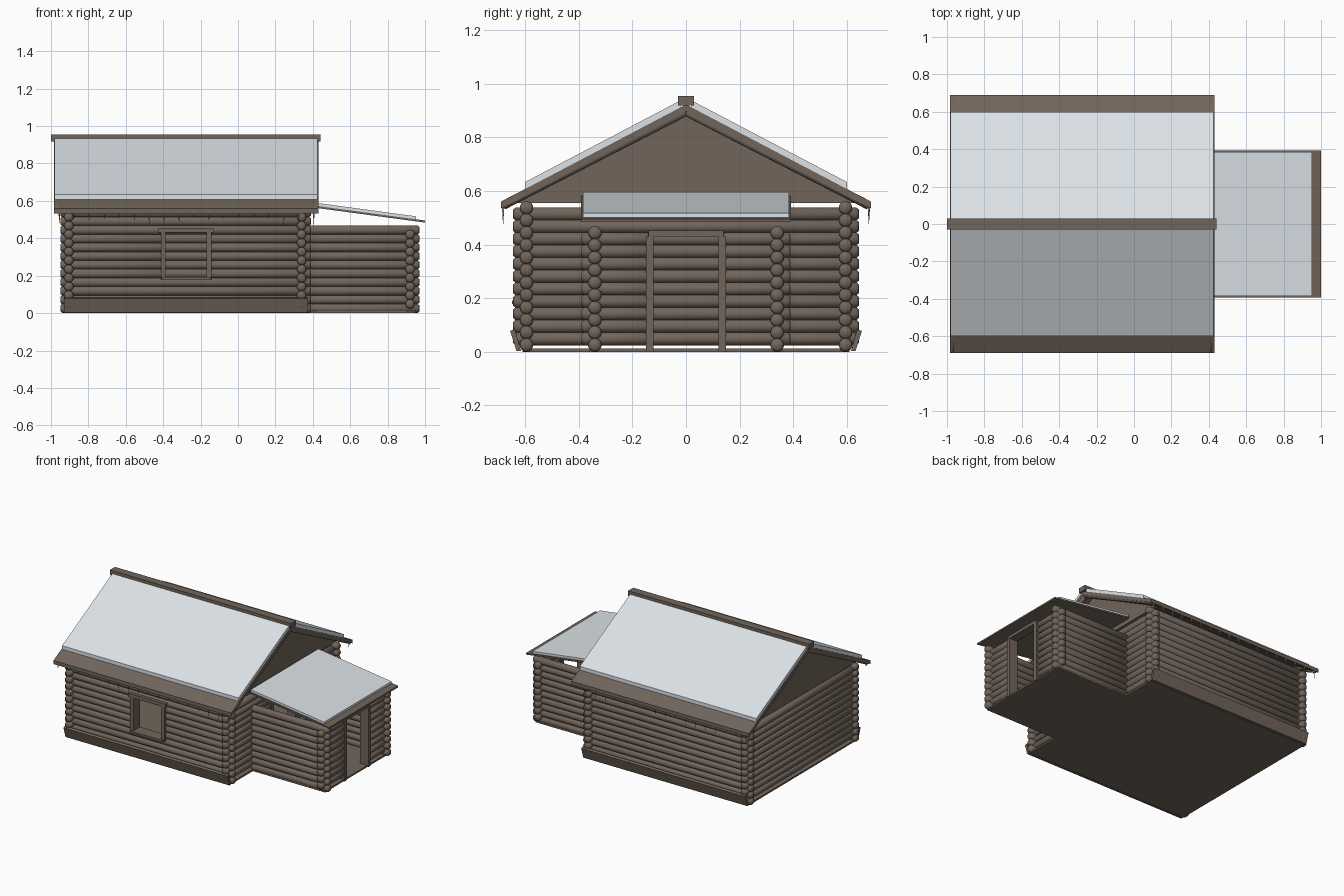
import bpy, bmesh, math, random
from mathutils import Vector

random.seed(4)
old = bpy.data.objects.get("Cube")
if old:
    bpy.data.objects.remove(old, do_unlink=True)


def material(name, rgb):
    m = bpy.data.materials.new(name)
    m.use_nodes = True
    m.diffuse_color = (*rgb, 1)
    bsdf = m.node_tree.nodes["Principled BSDF"]
    bsdf.inputs["Base Color"].default_value = (*rgb, 1)
    bsdf.inputs["Roughness"].default_value = 0.9
    return m


WOOD = material("brown_wood", (0.165, 0.13, 0.105))
SNOW = material("white_snow", (0.76, 0.81, 0.85))
ICE = material("pale_ice", (0.62, 0.68, 0.72))

R, STEP = 0.0255, 0.0465        # log radius and course height
LOW, HIGH = R, R + STEP / 2     # first course of the long and the cross logs


def finish(name, bm, mat, angle=None):
    bmesh.ops.recalc_face_normals(bm, faces=bm.faces)
    mesh = bpy.data.meshes.new(name)
    bm.to_mesh(mesh)
    bm.free()
    mesh.materials.append(mat)
    ob = bpy.data.objects.new(name, mesh)
    bpy.context.collection.objects.link(ob)
    if angle:
        bpy.ops.object.select_all(action='DESELECT')
        ob.select_set(True)
        bpy.context.view_layer.objects.active = ob
        bpy.ops.object.shade_smooth_by_angle(angle=math.radians(angle))
    return ob


def add_log(bm, a, b, r=R, sides=12):
    """Round log from a to b with softened ends."""
    a, b = Vector(a), Vector(b)
    d = (b - a).normalized()
    u = d.orthogonal().normalized()
    v = d.cross(u)
    soft = r * 0.4
    rings = []
    for centre, rad in ((a, r * 0.65), (a + d * soft, r), (b - d * soft, r), (b, r * 0.65)):
        turns = [2 * math.pi * i / sides for i in range(sides)]
        rings.append([bm.verts.new(centre + rad * (u * math.cos(t) + v * math.sin(t))) for t in turns])
    for p, q in zip(rings, rings[1:]):
        for i in range(sides):
            j = (i + 1) % sides
            bm.faces.new((p[i], p[j], q[j], q[i]))
    bm.faces.new(rings[0])
    bm.faces.new(rings[-1])


def log_wall(name, axis, at, start, end, z0, count, gap=None, rows=()):
    """Stack of logs along x or y; the given rows are split around a gap."""
    bm = bmesh.new()
    for i in range(count):
        z = z0 + i * STEP
        spans = [(start, gap[0]), (gap[1], end)] if i in rows else [(start, end)]
        for s, e in spans:
            if axis == 'x':
                add_log(bm, (s, at, z), (e, at, z))
            else:
                add_log(bm, (at, s, z), (at, e, z))
    return finish(name, bm, WOOD, 60)


def prism(name, profile, axis, a, b, mat):
    """Extrude a profile: (y, z) points along x, or (x, z) points along y."""
    bm = bmesh.new()
    ends = []
    for t in (a, b):
        ends.append([bm.verts.new((t, p, q) if axis == 'x' else (p, t, q)) for p, q in profile])
    n = len(profile)
    for i in range(n):
        j = (i + 1) % n
        bm.faces.new((ends[0][i], ends[0][j], ends[1][j], ends[1][i]))
    bm.faces.new(ends[0])
    bm.faces.new(ends[1])
    return finish(name, bm, mat)


def box(name, x, y, z, mat=WOOD):
    return prism(name, [(y[0], z[0]), (y[1], z[0]), (y[1], z[1]), (y[0], z[1])], 'x', *x, mat)


# Floors
box("cabin_floor", (-0.93, 0.37), (-0.61, 0.61), (0, 0.012))
box("porch_floor", (0.37, 0.945), (-0.36, 0.36), (0, 0.012))

# Main cabin walls
WIN, DOOR = (-0.39, -0.165), (-0.135, 0.135)
log_wall("front_wall", 'x', -0.595, -0.95, 0.39, LOW, 12, WIN, range(4, 9))
log_wall("back_wall", 'x', 0.595, -0.95, 0.39, LOW, 12)
log_wall("right_end_wall", 'y', -0.905, -0.645, 0.645, HIGH, 11)
log_wall("left_end_wall", 'y', 0.34, -0.645, 0.645, HIGH, 11, DOOR, range(9))

# Porch walls
log_wall("porch_front_wall", 'x', -0.34, 0.35, 0.97, LOW, 10)
log_wall("porch_back_wall", 'x', 0.34, 0.35, 0.97, LOW, 10)
log_wall("porch_end_wall", 'y', 0.92, -0.39, 0.39, HIGH, 9, DOOR, range(9))

# Door frames
for place, x in (("porch", 0.92), ("cabin", 0.34)):
    for side in (-1, 1):
        y = side * 0.135
        box(place + "_door_post", (x - 0.032, x + 0.032), (y - 0.014, y + 0.014), (0, 0.43))
    box(place + "_door_lintel", (x - 0.032, x + 0.032), (-0.14, 0.14), (0.43, 0.452))

# Window frame
for x in (-0.4, -0.155):
    box("window_post", (x - 0.013, x + 0.013), (-0.635, -0.56), (0.18, 0.43))
box("window_lintel", (-0.425, -0.13), (-0.64, -0.56), (0.43, 0.455))
box("window_sill", (-0.41, -0.145), (-0.648, -0.56), (0.178, 0.192))


# Main roof: slope height by distance from the ridge
def slope(y, lift=0.0):
    return 0.922 - 0.525 * y + lift


EAVE = 0.69
for side, label in ((-1, "front"), (1, "back")):
    def band(inner, outer, bottom, top):
        pts = [(inner, bottom), (outer, bottom), (outer, top), (inner, top)]
        return [(side * y, slope(y, lift)) for y, lift in pts]

    prism(label + "_roof", band(0, EAVE, -0.026, 0), 'x', -0.985, 0.43, WOOD)
    prism(label + "_roof_snow", band(0.02, 0.6, 0, 0.026), 'x', -0.98, 0.425, SNOW)

    # Rounded barge beams under both roof edges
    bm = bmesh.new()
    for x in (-0.967, 0.412):
        add_log(bm, (x, 0, slope(0, -0.026)), (x, side * 0.685, slope(0.685, -0.018)), 0.017)
    finish(label + "_barge_beams", bm, WOOD, 60)

    # Leaning board along the foot of the wall
    foot = [(0.615, 0.002), (0.632, 0.002), (0.656, 0.078), (0.638, 0.084)]
    prism(label + "_base_board", [(side * y, z) for y, z in foot], 'x', -0.93, 0.375, WOOD)

    # Icicles hanging from the eave
    bm = bmesh.new()
    for i in range(18):
        x = -0.955 + i * 0.08
        length = random.uniform(0.03, 0.075)
        top = slope(0.682, -0.024)
        ring = [bm.verts.new((x + 0.005 * math.cos(t * math.tau / 6),
                              side * 0.682 + 0.005 * math.sin(t * math.tau / 6), top)) for t in range(6)]
        tip = bm.verts.new((x, side * 0.682, top - length))
        bm.faces.new(ring)
        for k in range(6):
            bm.faces.new((ring[k], ring[(k + 1) % 6], tip))
    finish(label + "_icicles", bm, ICE, 70)

box("ridge_beam", (-1, 0.44), (-0.029, 0.029), (0.918, 0.954))

# Gable panels
for label, x in (("right", -0.905), ("left", 0.34)):
    tri = [(-0.645, 0.555), (0.645, 0.555), (0, slope(0, -0.02))]
    prism(label + "_gable", tri, 'x', x - 0.012, x + 0.012, WOOD)


# Lean-to porch roof
def lean(x, lift=0.0):
    return 0.572 - 0.135 * (x - 0.43) + lift


def lean_slab(name, x0, x1, half, low, high, mat):
    pts = [(x0, lean(x0, low)), (x1, lean(x1, low)), (x1, lean(x1, high)), (x0, lean(x0, high))]
    prism(name, pts, 'y', -half, half, mat)


lean_slab("porch_roof", 0.37, 1.0, 0.392, -0.011, 0, WOOD)
lean_slab("porch_roof_snow", 0.37, 0.953, 0.384, 0, 0.016, SNOW)
